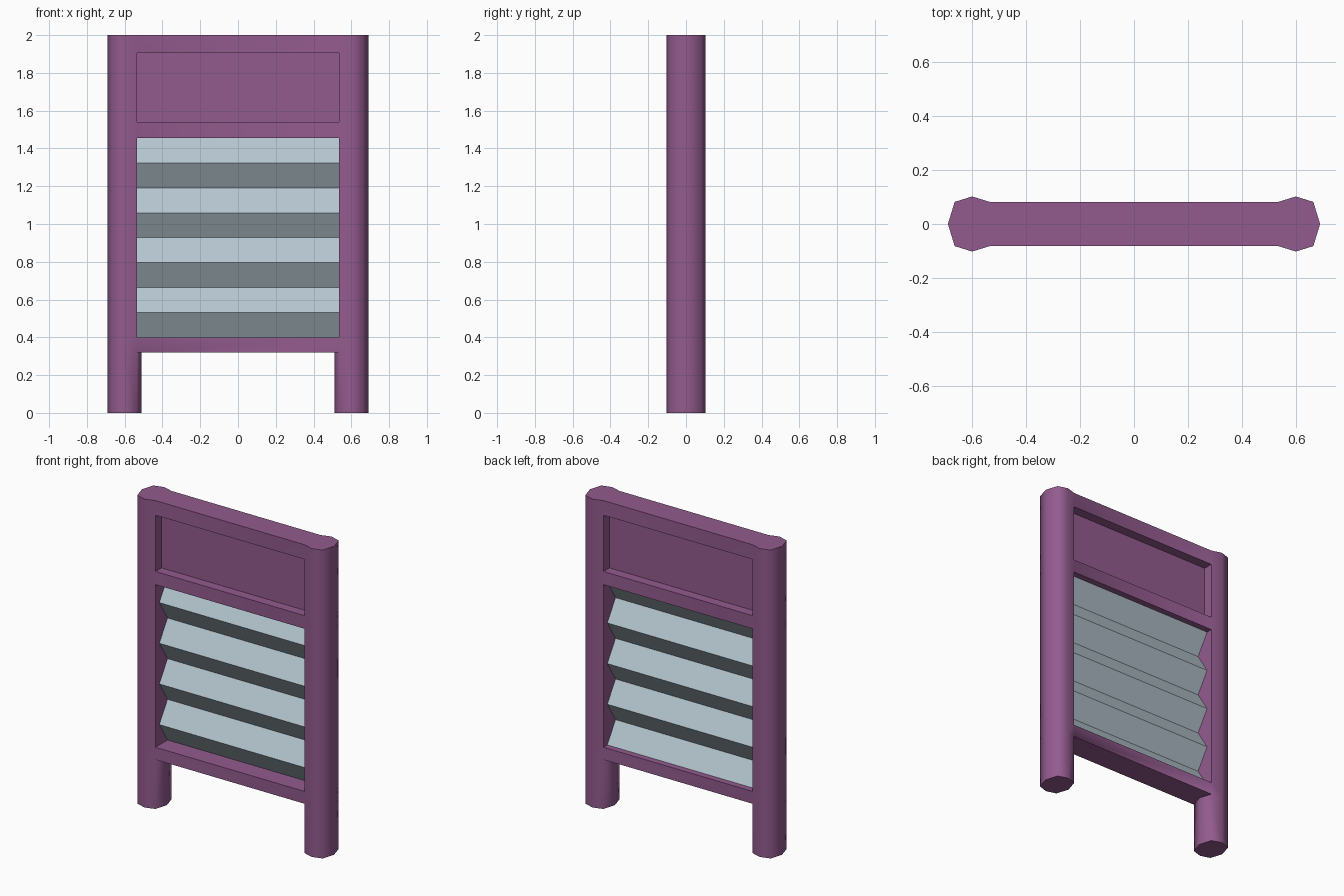
import bpy, bmesh, math

if "Cube" in bpy.data.objects:
    bpy.data.objects.remove(bpy.data.objects["Cube"])

X_IN, Y_IN = 0.535, 0.082      # inner edge of posts / half depth of rails
LEVELS = [0, 0.32, 0.40, 1.455, 1.54, 1.905, 2.0]
KINDS = ["leg", "rail", "open", "rail", "open", "rail"]
OUTER = [(X_IN, -Y_IN), (0.60, -0.102), (0.665, -Y_IN), (0.69, 0),
         (0.665, Y_IN), (0.60, 0.102), (X_IN, Y_IN)]
TIP = (0.51, 0)                # inner corner of the octagonal legs


def material(name, rgb):
    m = bpy.data.materials.new(name)
    m.diffuse_color = (*rgb, 1)
    m.use_nodes = True
    m.node_tree.nodes["Principled BSDF"].inputs["Base Color"].default_value = m.diffuse_color
    return m


def finish(bm, name, mat, angle=None):
    bmesh.ops.remove_doubles(bm, verts=bm.verts, dist=0.0005)
    bmesh.ops.recalc_face_normals(bm, faces=bm.faces)
    me = bpy.data.meshes.new(name)
    bm.to_mesh(me)
    bm.free()
    me.materials.append(mat)
    ob = bpy.data.objects.new(name, me)
    bpy.context.collection.objects.link(ob)
    if angle:
        bpy.ops.object.select_all(action='DESELECT')
        ob.select_set(True)
        bpy.context.view_layer.objects.active = ob
        bpy.ops.object.shade_smooth_by_angle(angle=math.radians(angle))
    return ob


def face(bm, pts):
    bm.faces.new([bm.verts.new(p) for p in pts])


def strip(bm, chain, z0, z1, s=1):
    """Upright quads along an open xy chain; s mirrors it in x."""
    for (xa, ya), (xb, yb) in zip(chain, chain[1:]):
        face(bm, [(s*xa, ya, z0), (s*xb, yb, z0), (s*xb, yb, z1), (s*xa, ya, z1)])


def slab(bm, outline, z):
    face(bm, [(x, y, z) for x, y in outline])


purple = material("purple_paint", (0.29, 0.105, 0.27))
slat = material("pale_grey_metal", (0.46, 0.56, 0.62))

# Frame: two faceted posts joined by three rails, one continuous skin
bm = bmesh.new()
front, back = OUTER[0], OUTER[-1]
rect = [(-X_IN, -Y_IN), (X_IN, -Y_IN), (X_IN, Y_IN), (-X_IN, Y_IN)]
for kind, z0, z1 in zip(KINDS, LEVELS, LEVELS[1:]):
    for s in (1, -1):
        strip(bm, OUTER, z0, z1, s)
        if kind == "leg":
            strip(bm, [front, TIP, back], z0, z1, s)
            slab(bm, [(s*x, y) for x, y in OUTER + [TIP]], z0)
        elif kind == "open":
            strip(bm, [front, back], z0, z1, s)
    if kind == "rail":
        strip(bm, rect[:2], z0, z1)
        strip(bm, rect[2:], z0, z1)
        if z0 == LEVELS[1]:    # underside notched around the leg corners
            slab(bm, [rect[0], rect[1], TIP, rect[2], rect[3], (-TIP[0], 0)], z0)
        else:
            slab(bm, rect, z0)
        if z1 < 2:
            slab(bm, rect, z1)
        else:                  # top cap over posts and rail together
            slab(bm, OUTER + [(-x, y) for x, y in reversed(OUTER)], z1)
finish(bm, "frame", purple, 60)

# Recessed upper panel
bm = bmesh.new()
bmesh.ops.create_cube(bm, size=1)
for v in bm.verts:
    v.co.x *= 2 * X_IN
    v.co.y *= 0.04
    v.co.z = v.co.z * (LEVELS[5] - LEVELS[4]) + (LEVELS[5] + LEVELS[4]) / 2
finish(bm, "upper_panel", purple)

# Corrugated sheet: eight folds
bm = bmesh.new()
step = (LEVELS[3] - LEVELS[2]) / 8
prof = [(0.042 * (-1) ** i, LEVELS[2] + i * step) for i in range(9)]
for (ya, za), (yb, zb) in zip(prof, prof[1:]):
    face(bm, [(-X_IN, ya, za), (X_IN, ya, za), (X_IN, yb, zb), (-X_IN, yb, zb)])
finish(bm, "corrugated_sheet", slat)
